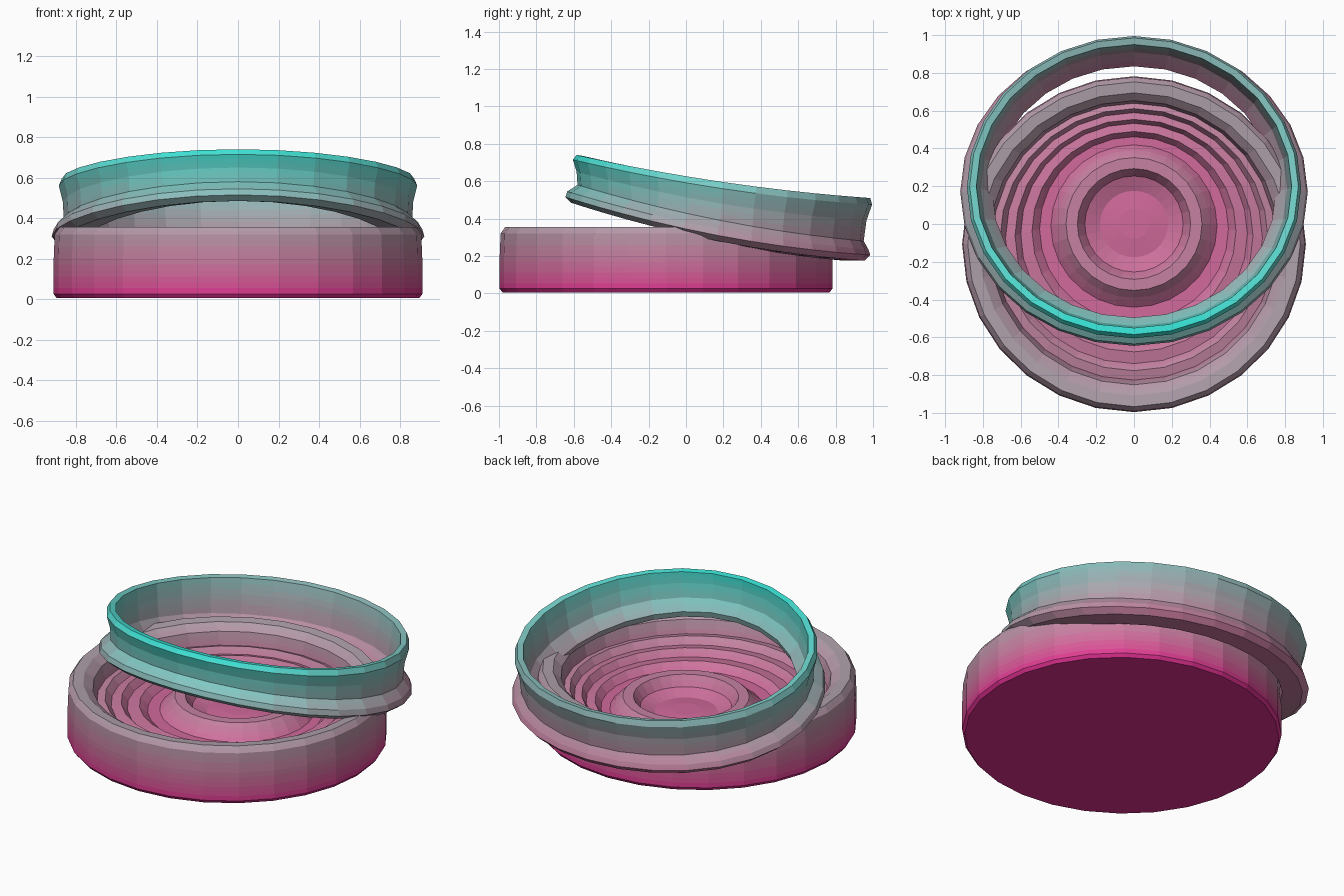
import bpy
import bmesh
import math

if "Cube" in bpy.data.objects:
    bpy.data.objects.remove(bpy.data.objects["Cube"])

SIDES = 28
STEPS = 36
TOP_Z = 0.74
MAGENTA, GREY, TEAL = (0.76, 0.02, 0.28), (0.42, 0.36, 0.41), (0.03, 0.78, 0.68)

# Height gradient: magenta at the ground, grey in the middle, teal at the top
palette = []
for k in range(STEPS):
    f = 2 * (k + 0.5) / STEPS
    a, b, u = (MAGENTA, GREY, f) if f < 1 else (GREY, TEAL, f - 1)
    mat = bpy.data.materials.new(f"height_shade_{k:02d}")
    mat.diffuse_color = [p + (q - p) * u for p, q in zip(a, b)] + [1.0]
    mat.use_nodes = True
    mat.node_tree.nodes["Principled BSDF"].inputs["Base Color"].default_value = mat.diffuse_color
    palette.append(mat)


def refine(rows, step=0.03):
    """Split tall bands so the height gradient stays fine."""
    out = [rows[0]]
    for a, b in zip(rows, rows[1:]):
        n = max(1, math.ceil(abs(b[3] - a[3]) / step))
        for k in range(1, n + 1):
            out.append(tuple(p + (q - p) * k / n for p, q in zip(a, b)))
    return out


def loft(name, rows, sides=SIDES, closed=False):
    """Loft oval rows (rx, ry, centre_y, z, slope, sag) into a faceted object."""
    if closed:
        rows = refine(rows + [rows[0]])[:-1]
    else:
        rows = refine(rows)
    bm = bmesh.new()
    loops = []
    for rx, ry, cy, z, slope, sag in rows:
        loop = []
        for i in range(sides):
            a = 2 * math.pi * i / sides
            t = math.sin(a)
            loop.append(bm.verts.new((rx * math.cos(a), cy + ry * t,
                                      z + slope * t + sag * t * t)))
        loops.append(loop)
    pairs = list(zip(loops, loops[1:]))
    if closed:
        pairs.append((loops[-1], loops[0]))
    else:
        bm.faces.new(loops[0][::-1])
        bm.faces.new(loops[-1])
    for low, high in pairs:
        for i in range(sides):
            j = (i + 1) % sides
            bm.faces.new((low[i], low[j], high[j], high[i]))
    bmesh.ops.recalc_face_normals(bm, faces=bm.faces)
    for face in bm.faces:
        z = face.calc_center_median().z
        face.material_index = min(STEPS - 1, max(0, int(z / TOP_Z * STEPS)))
    mesh = bpy.data.meshes.new(name)
    for mat in palette:
        mesh.materials.append(mat)
    bm.to_mesh(mesh)
    bm.free()
    obj = bpy.data.objects.new(name, mesh)
    bpy.context.collection.objects.link(obj)
    return obj


# Shallow tin: flat bottom, rounded rim, terraced inside, raised centre ring
BASE_Y = -0.107
tin_profile = [
    (0.895, 0.005), (0.91, 0.025), (0.91, 0.20), (0.905, 0.32), (0.88, 0.355),
    (0.82, 0.35), (0.77, 0.31), (0.75, 0.23), (0.71, 0.24), (0.68, 0.20),
    (0.63, 0.21), (0.60, 0.17), (0.54, 0.18), (0.50, 0.14), (0.44, 0.14),
    (0.40, 0.18), (0.36, 0.22), (0.30, 0.22), (0.26, 0.16), (0.18, 0.13),
    (0.08, 0.14),
]
tin_rows = []
for r, z in tin_profile:
    # The centre ring sits slightly behind the middle of the tin
    shift = 0.107 * min(1.0, max(0.0, (0.80 - r) / 0.40))
    tin_rows.append((r, r * 0.977, BASE_Y + shift, z, 0.0, 0.0))
loft("tin_base", tin_rows)

# Tilted lid ring: thin top lip, concave wall, wide bottom flange
ring_rows = [
    (0.92, 0.815, 0.170, 0.31, -0.155, 0.05),
    (0.91, 0.805, 0.170, 0.345, -0.155, 0.045),
    (0.86, 0.765, 0.185, 0.39, -0.150, 0.04),
    (0.865, 0.775, 0.190, 0.48, -0.130, 0.04),
    (0.885, 0.800, 0.195, 0.56, -0.120, 0.035),
    (0.870, 0.785, 0.200, 0.595, -0.115, 0.03),
    (0.835, 0.750, 0.200, 0.59, -0.115, 0.03),
    (0.825, 0.740, 0.190, 0.50, -0.130, 0.04),
    (0.810, 0.725, 0.185, 0.40, -0.145, 0.04),
    (0.750, 0.665, 0.170, 0.32, -0.155, 0.045),
    (0.765, 0.675, 0.170, 0.28, -0.155, 0.05),
    (0.880, 0.785, 0.170, 0.28, -0.155, 0.05),
]
loft("lid_ring", ring_rows, closed=True)
